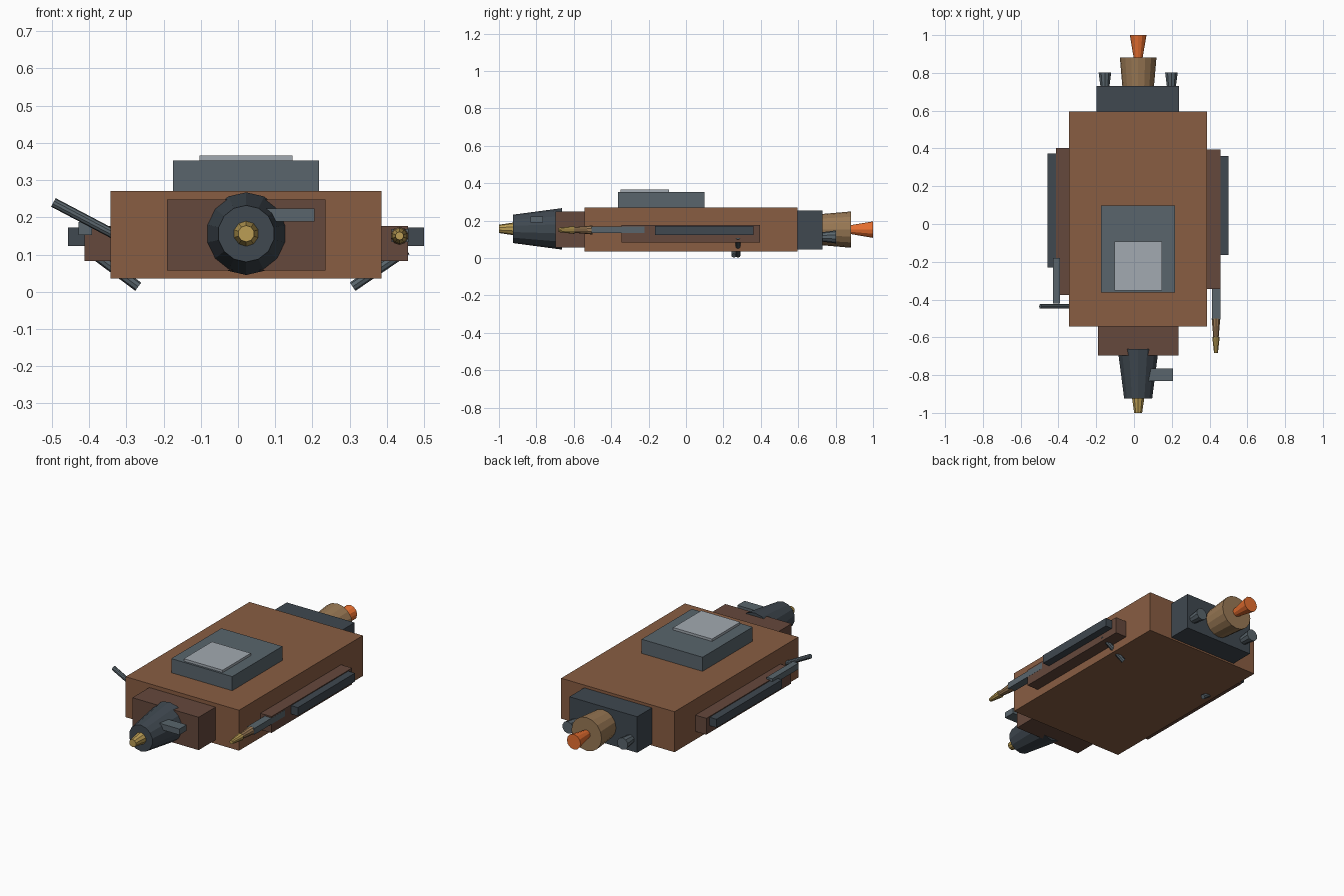
import bpy
from math import pi
from mathutils import Vector

if "Cube" in bpy.data.objects:
    bpy.data.objects.remove(bpy.data.objects["Cube"])


def material(name, r, g, b):
    m = bpy.data.materials.new(name)
    m.diffuse_color = (r, g, b, 1)
    m.use_nodes = True
    m.node_tree.nodes["Principled BSDF"].inputs["Base Color"].default_value = m.diffuse_color
    return m


RUST = material("rust", 0.25, 0.11, 0.055)
DARK_RUST = material("dark_rust", 0.13, 0.065, 0.045)
STEEL = material("steel", 0.10, 0.13, 0.15)
DARK = material("dark_steel", 0.05, 0.065, 0.08)
LIGHT = material("light_steel", 0.36, 0.40, 0.44)
TAN = material("tan", 0.32, 0.19, 0.09)
GOLD = material("gold", 0.50, 0.34, 0.09)
FLAME = material("flame", 0.80, 0.16, 0.03)


def box(name, mat, x, y, z):
    """Box given its x, y and z ranges."""
    bpy.ops.mesh.primitive_cube_add(size=1, location=[sum(r) / 2 for r in (x, y, z)])
    ob = bpy.context.object
    ob.name = name
    ob.scale = [r[1] - r[0] for r in (x, y, z)]
    bpy.ops.object.transform_apply(location=False, rotation=False, scale=True)
    ob.data.materials.append(mat)
    return ob


def taper(name, mat, a, b, ra, rb, sides=12):
    """Tapered cylinder from point a (radius ra) to point b (radius rb)."""
    a, b = Vector(a), Vector(b)
    bpy.ops.mesh.primitive_cone_add(vertices=sides, radius1=ra, radius2=rb,
                                    depth=(b - a).length, location=(a + b) / 2)
    ob = bpy.context.object
    ob.name = name
    ob.rotation_euler = (b - a).to_track_quat('Z', 'Y').to_euler()
    ob.data.materials.append(mat)
    return ob


CX = 0.022  # centre line of the hull

# Hull, nose block and raised cabin with roof plate
box("hull", RUST, (-0.343, 0.386), (-0.542, 0.595), (0.035, 0.27))
box("nose_block", DARK_RUST, (-0.191, 0.235), (-0.697, -0.53), (0.057, 0.248))
box("cabin", STEEL, (-0.175, 0.217), (-0.363, 0.098), (0.26, 0.352))
box("roof_plate", LIGHT, (-0.103, 0.147), (-0.351, -0.092), (0.345, 0.366))

# Nose cone, its tip and its side tab
taper("nose_cone", DARK, (CX, -0.662, 0.156), (CX, -0.924, 0.156), 0.111, 0.076, 14)
taper("nose_tip", GOLD, (CX, -0.91, 0.156), (CX, -1.0, 0.156), 0.036, 0.022, 10)
box("nose_tab", STEEL, (0.05, 0.206), (-0.832, -0.765), (0.189, 0.223))

# Side skirts and rails
box("left_skirt", DARK_RUST, (-0.413, -0.33), (-0.376, 0.403), (0.082, 0.177))
box("right_skirt", DARK_RUST, (0.37, 0.457), (-0.345, 0.395), (0.082, 0.177))
box("left_rail", DARK, (-0.457, -0.405), (-0.229, 0.373), (0.123, 0.172))
box("right_rail", DARK, (0.45, 0.5), (-0.165, 0.36), (0.123, 0.172))

# Right gun: body, barrel and flared muzzle
GX, GZ = 0.434, 0.150
box("gun_body", STEEL, (GX - 0.021, GX + 0.024), (-0.505, -0.222), (0.133, 0.169))
taper("gun_barrel", TAN, (GX, -0.50, GZ), (GX, -0.60, GZ), 0.024, 0.015, 10)
taper("gun_muzzle", GOLD, (GX, -0.597, GZ), (GX, -0.682, GZ), 0.021, 0.011, 10)

# Left arm with tilted rod
box("left_arm", STEEL, (-0.429, -0.392), (-0.42, -0.18), (0.153, 0.188))
taper("tilted_rod", STEEL, (-0.496, -0.436, 0.240), (-0.325, -0.436, 0.150), 0.013, 0.013, 10)

# Slanted struts under the hull
taper("left_strut", STEEL, (-0.268, 0.256, 0.0135), (-0.405, 0.256, 0.115), 0.0135, 0.0135, 8)
taper("right_strut", STEEL, (0.308, 0.278, 0.0135), (0.453, 0.278, 0.112), 0.0135, 0.0135, 8)

# Engine block, main nozzle and flame
box("engine_block", DARK, (-0.198, 0.238), (0.58, 0.731), (0.045, 0.254))
taper("main_nozzle", TAN, (CX, 0.72, 0.152), (CX, 0.882, 0.152), 0.083, 0.097, 16)
taper("flame", FLAME, (CX, 0.87, 0.152), (CX, 1.0, 0.152), 0.022, 0.044, 12)

# Side thrusters
for side, name in ((-1, "left_thruster"), (1, "right_thruster")):
    x = CX + side * 0.176
    taper(name, STEEL, (x, 0.72, 0.113), (x, 0.803, 0.113), 0.024, 0.035, 10)
